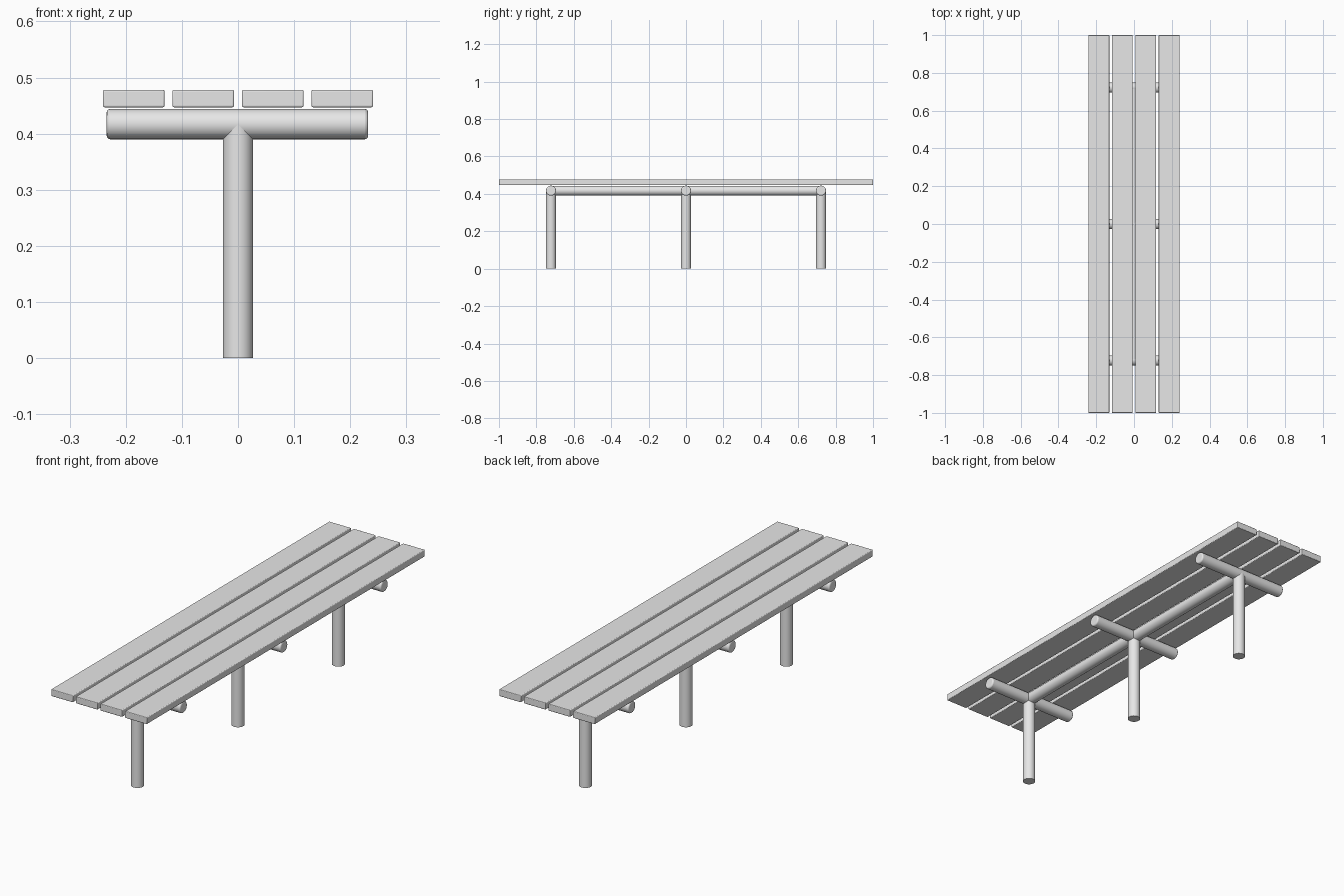
import bpy
import math
from mathutils import Vector

if "Cube" in bpy.data.objects:
    bpy.data.objects.remove(bpy.data.objects["Cube"], do_unlink=True)

grey = bpy.data.materials.new("plain_grey")
grey.use_nodes = True
grey.diffuse_color = (0.8, 0.8, 0.8, 1)
grey.node_tree.nodes["Principled BSDF"].inputs["Base Color"].default_value = (0.8, 0.8, 0.8, 1)

TUBE_RADIUS = 0.027
TUBE_Z = 0.417
LEG_Y = 0.722


def finish(obj, name, bevel=0.0):
    """Name, colour, soften and smooth one part."""
    obj.name = name
    obj.data.materials.append(grey)
    if bevel:
        mod = obj.modifiers.new("rounded_edges", "BEVEL")
        mod.width = bevel
        mod.segments = 3
        mod.limit_method = "ANGLE"
        mod.angle_limit = math.radians(40)
    bpy.ops.object.shade_smooth_by_angle(angle=math.radians(35))
    return obj


def tube(name, start, end, radius=TUBE_RADIUS, bevel=0.0):
    """Round tube between two points."""
    a, b = Vector(start), Vector(end)
    bpy.ops.mesh.primitive_cylinder_add(
        vertices=32, radius=radius, depth=(b - a).length, location=(a + b) / 2,
        rotation=(b - a).to_track_quat("Z", "Y").to_euler())
    return finish(bpy.context.object, name, bevel)


def slat(name, x):
    """Seat board running the full length."""
    bpy.ops.mesh.primitive_cube_add(size=1, location=(x, 0, 0.4625))
    obj = bpy.context.object
    obj.scale = (0.11, 2.0, 0.031)
    bpy.ops.object.transform_apply(location=False, rotation=False, scale=True)
    return finish(obj, name, 0.003)


# Seat boards
for i in range(4):
    slat(f"seat_slat_{i + 1}", (i - 1.5) * 0.124)

# Legs with their cross arms
for label, y in (("front", -LEG_Y), ("middle", 0), ("back", LEG_Y)):
    tube(f"{label}_leg", (0, y, 0), (0, y, TUBE_Z))
    tube(f"{label}_cross_arm", (-0.234, y, TUBE_Z), (0.232, y, TUBE_Z), bevel=0.006)

# Long beam joining the legs
tube("long_beam", (0, -LEG_Y, TUBE_Z), (0, LEG_Y, TUBE_Z), radius=0.0265)
